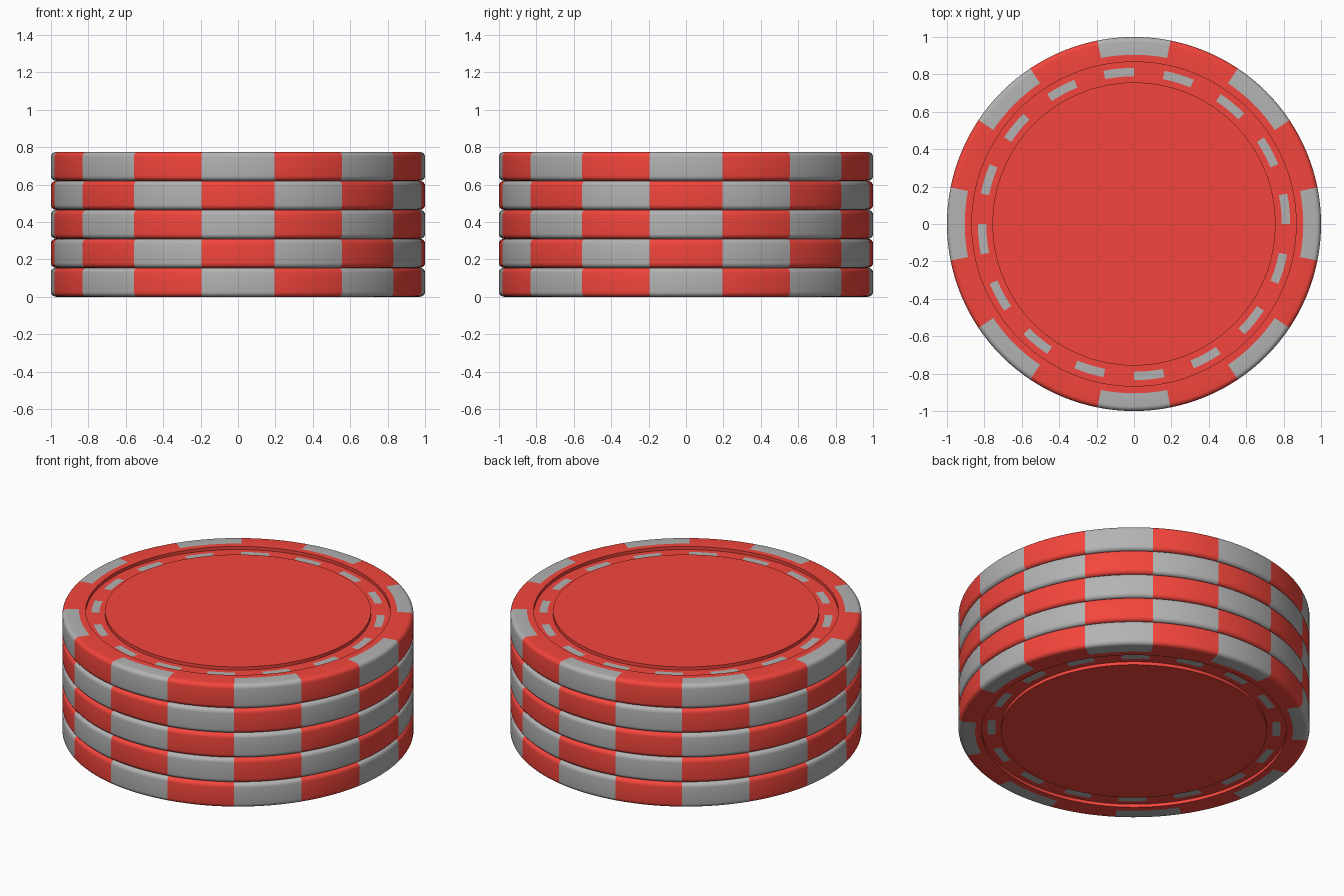
import bpy, bmesh, math

if "Cube" in bpy.data.objects:
    bpy.data.objects.remove(bpy.data.objects["Cube"])

SEG = 128          # lathe steps around each chip
PITCH = 0.155      # spacing of the stacked chips
H = 0.077          # half thickness of a chip
B = 0.026          # rounded edge radius
GROOVE = 0.02      # depth of the ring groove


def material(name, rgb):
    m = bpy.data.materials.new(name)
    m.diffuse_color = (*rgb, 1)
    m.use_nodes = True
    m.node_tree.nodes["Principled BSDF"].inputs["Base Color"].default_value = m.diffuse_color
    return m


# Upper half profile (radius, height): flat disc, groove, rim, rounded edge
upper = [(0.757, H), (0.757, H - GROOVE), (0.79, H - GROOVE), (0.835, H - GROOVE),
         (0.867, H - GROOVE), (0.867, H), (0.905, H)]
for i in range(6):
    a = math.radians(90 - 18 * i)
    upper.append((1 - B + B * math.cos(a), H - B + B * math.sin(a)))
profile = upper + [(r, -z) for r, z in reversed(upper)]


def is_light(k, s):
    """Light colour for the edge bands and for the dashes in the groove."""
    r0, r1 = profile[k][0], profile[k + 1][0]
    angle = (s + 0.5) * 360 / SEG
    if min(r0, r1) > 0.9:
        return (angle + 11.25) % 45 < 22.5
    if {r0, r1} == {0.79, 0.835}:
        return angle % 22.5 < 11.25
    return False


# Lathe one chip
bm = bmesh.new()
rings = [[bm.verts.new((r * math.cos(2 * math.pi * s / SEG),
                        r * math.sin(2 * math.pi * s / SEG), z))
          for s in range(SEG)] for r, z in profile]
for k in range(len(rings) - 1):
    for s in range(SEG):
        t = (s + 1) % SEG
        f = bm.faces.new((rings[k][s], rings[k + 1][s], rings[k + 1][t], rings[k][t]))
        f.material_index = int(is_light(k, s))
bm.faces.new(rings[0])
bm.faces.new(rings[-1][::-1])
bmesh.ops.recalc_face_normals(bm, faces=bm.faces[:])
mesh = bpy.data.meshes.new("chip")
bm.to_mesh(mesh)
bm.free()
mesh.materials.append(material("red", (0.9, 0.06, 0.045)))
mesh.materials.append(material("light_grey", (0.45, 0.45, 0.45)))

# Stack five chips, every other one turned by half a band
for i in range(5):
    chip = bpy.data.objects.new(f"chip_{i + 1}", mesh)
    bpy.context.collection.objects.link(chip)
    chip.location.z = H + i * PITCH
    chip.rotation_euler.z = math.radians(22.5 * (i % 2))
    if i == 0:
        chip.select_set(True)
        bpy.context.view_layer.objects.active = chip
        bpy.ops.object.shade_smooth_by_angle(angle=math.radians(30))
